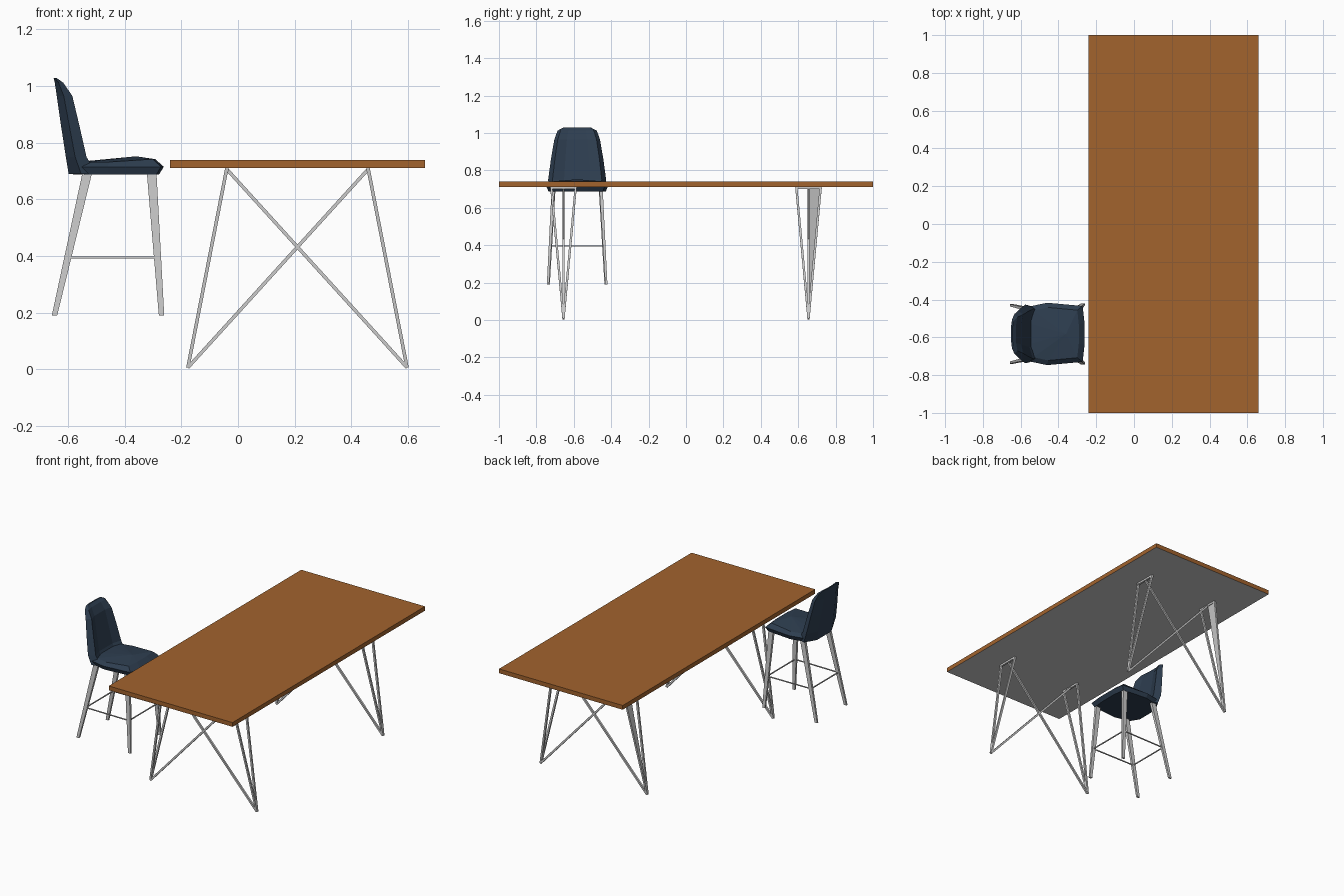
import bpy, bmesh
from mathutils import Vector

if "Cube" in bpy.data.objects:
    bpy.data.objects.remove(bpy.data.objects["Cube"])


def material(name, rgb):
    m = bpy.data.materials.new(name)
    m.diffuse_color = (*rgb, 1)
    m.use_nodes = True
    m.node_tree.nodes["Principled BSDF"].inputs["Base Color"].default_value = m.diffuse_color
    return m


WOOD = material("brown wood", (0.36, 0.125, 0.027))
BLUE = material("dark blue", (0.027, 0.048, 0.08))
GREY = material("light grey", (0.6, 0.6, 0.6))


def finish(name, bm, *mats):
    bmesh.ops.recalc_face_normals(bm, faces=bm.faces)
    me = bpy.data.meshes.new(name)
    bm.to_mesh(me)
    bm.free()
    ob = bpy.data.objects.new(name, me)
    for m in mats:
        me.materials.append(m)
    bpy.context.collection.objects.link(ob)
    return ob


def loft(name, rings, mat, tip=None):
    """Skin closed rings of equal length; tip adds a raised centre to the last one."""
    bm = bmesh.new()
    vs = [[bm.verts.new(p) for p in r] for r in rings]
    n = len(vs[0])
    for a, b in zip(vs, vs[1:]):
        for i in range(n):
            bm.faces.new((a[i], a[(i + 1) % n], b[(i + 1) % n], b[i]))
    bm.faces.new(vs[0][::-1])
    if tip:
        t = bm.verts.new(tip)
        for i in range(n):
            bm.faces.new((vs[-1][i], vs[-1][(i + 1) % n], t))
    else:
        bm.faces.new(vs[-1])
    return finish(name, bm, mat)


def rod(name, a, b, size, mat=GREY):
    """Four-sided rod between two points."""
    a, b = Vector(a), Vector(b)
    d = (b - a).normalized()
    u = d.cross(Vector((0, 1, 0)) if abs(d.y) < 0.9 else Vector((0, 0, 1))).normalized()
    v = d.cross(u)
    h = size / 2
    rings = [[p + u * h * i + v * h * j for i, j in ((1, 1), (-1, 1), (-1, -1), (1, -1))] for p in (a, b)]
    return loft(name, rings, mat)


# table top, with a grey underside
bm = bmesh.new()
bmesh.ops.create_cube(bm, size=1)
for v in bm.verts:
    v.co = Vector((0.21 + v.co.x * 0.9, v.co.y * 2, 0.725 + v.co.z * 0.028))
bm.normal_update()
for f in bm.faces:
    f.material_index = int(f.normal.z < -0.5)
finish("table_top", bm, WOOD, GREY)

# wire trestles: two feet each, spread rods, crossing diagonals and top bars
for y in (-0.655, 0.655):
    for s in (-1, 1):
        foot = (0.21 + s * 0.387, y, 0.006)
        top_x = 0.21 + s * 0.25
        for dy in (-0.065, 0.065):
            rod("table_leg_rod", foot, (top_x, y + dy, 0.707), 0.012)
        rod("table_diagonal", foot, (0.21 - s * 0.25, y, 0.707), 0.012)
        rod("table_leg_bar", (top_x, y - 0.07, 0.705), (top_x, y + 0.07, 0.705), 0.012)

# thin filled web on one table leg
foot, p, q = Vector((-0.177, 0.655, 0.006)), Vector((-0.04, 0.66, 0.705)), Vector((-0.04, 0.72, 0.705))
off = Vector((0.003, 0, 0))
loft("leg_web", [[foot - off, p - off, q - off], [foot + off, p + off, q + off]], GREY)

CY = -0.582  # centre line of the chair


def mirrored(half, z):
    """Closed ring from half an outline of (x, half width) points."""
    pts = half + [(x, -w) for x, w in reversed(half)]
    return [(x, CY + w, z(x) if callable(z) else z) for x, w in pts]


# seat cushion: flat bottom, wide rim and crowned top
rim = [(-0.262, 0.06), (-0.272, 0.148), (-0.46, 0.165), (-0.555, 0.145), (-0.60, 0.07)]


def scaled(k, kx):
    return [(-0.43 + (x + 0.43) * kx, w * k) for x, w in rim]


loft("seat", [mirrored(scaled(0.93, 0.9), 0.688),
              mirrored(rim, 0.715),
              mirrored(scaled(0.85, 0.82), lambda x: 0.742 if x > -0.4 else 0.732)],
     BLUE, (-0.36, CY, 0.752))

# backrest: tapering, slightly cupped shell
rings = []
for z, xb, xf, w in ((0.69, -0.598, -0.50, 0.15), (0.75, -0.608, -0.535, 0.155),
                     (0.86, -0.625, -0.560, 0.140), (0.965, -0.640, -0.585, 0.122),
                     (1.012, -0.647, -0.617, 0.105), (1.028, -0.651, -0.64, 0.075)):
    t = xf - xb
    half = [(xf - t * 0.25, w * 0.45), (xf, w * 0.85), (xb + t * 0.45, w), (xb, w * 0.5)]
    rings.append(mirrored(half, z))
loft("backrest", rings, BLUE)

# chair legs: flat tapered blades, splayed outwards
def leg_ring(x, y, z, a, b):
    return [(x + i * a / 2, y + j * b / 2, z) for i, j in ((1, 1), (-1, 1), (-1, -1), (1, -1))]


joints = {}
for e, top_x, top_w, foot_x, foot_w in (("front", -0.305, 0.128, -0.27, 0.156),
                                        ("back", -0.532, 0.125, -0.648, 0.152)):
    for s in (-1, 1):
        top = Vector((top_x, CY + s * top_w, 0.695))
        low = Vector((foot_x, CY + s * foot_w, 0.19))
        loft(f"chair_{e}_leg", [leg_ring(*low, 0.019, 0.012), leg_ring(*top, 0.034, 0.018)], GREY)
        joints[e, s] = low.lerp(top, (0.395 - 0.19) / 0.505)

# thin stretchers linking the four chair legs
loop = [joints[k] for k in (("front", -1), ("front", 1), ("back", 1), ("back", -1))]
for a, b in zip(loop, loop[1:] + loop[:1]):
    rod("chair_stretcher", a, b, 0.006)
